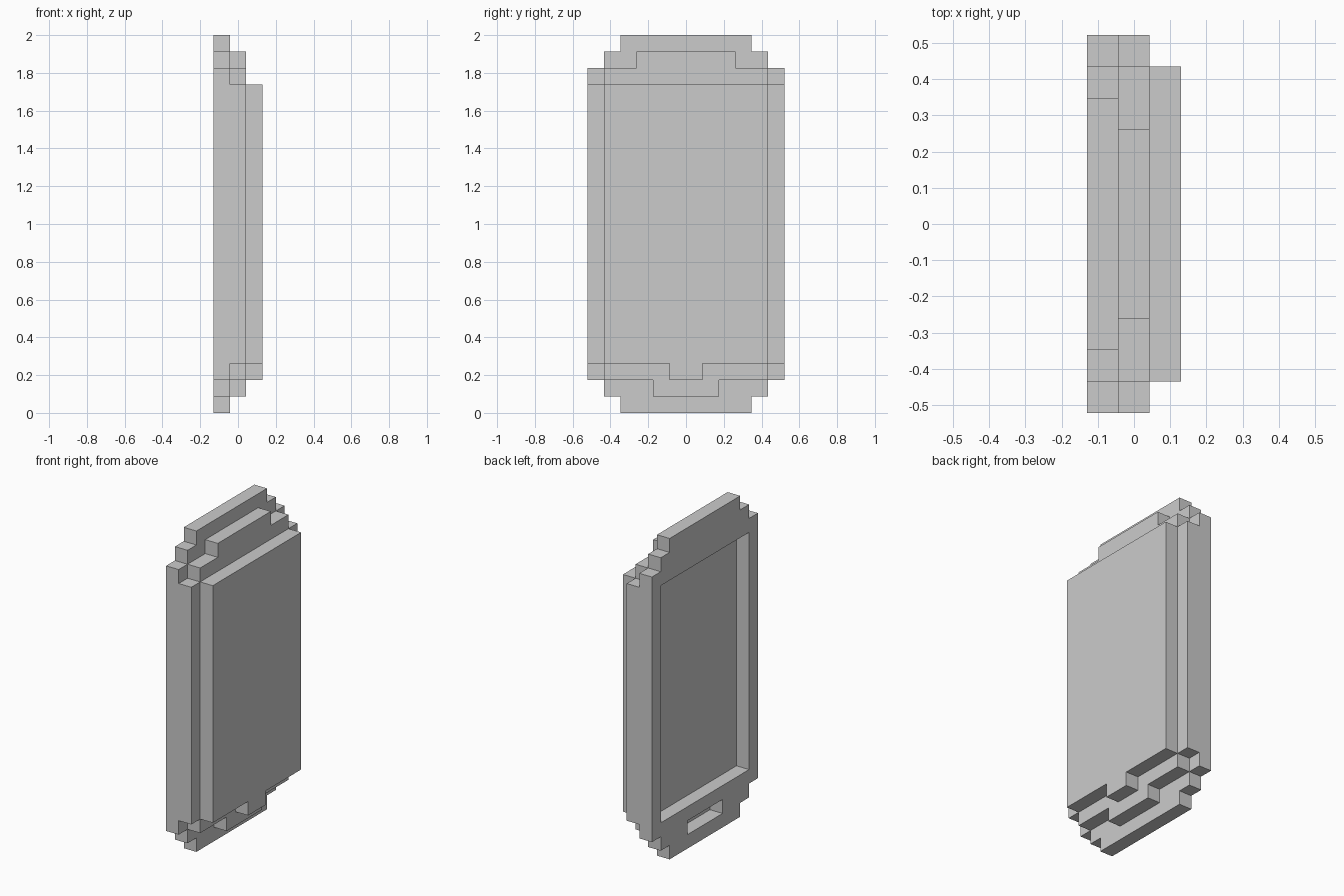
import bpy, bmesh

if "Cube" in bpy.data.objects:
    bpy.data.objects.remove(bpy.data.objects["Cube"])

U = 2 / 23  # one block


def outline(rows):
    """Stepped symmetric outline from (half_width, z_low, z_high) rows, bottom to top."""
    right = []
    for w, lo, hi in rows:
        right += [(w, lo), (w, hi)]
    return right + [(-w, z) for w, z in reversed(right)]


def plate(name, layer, loops):
    """Fill the outlines (first outer, rest holes) and extrude one block along x."""
    x0 = (layer - 1.5) * U
    bm = bmesh.new()
    edges = []
    for pts in loops:
        vs = [bm.verts.new((x0, y * U, z * U)) for y, z in pts]
        edges += [bm.edges.new((vs[i - 1], vs[i])) for i in range(len(vs))]
    bmesh.ops.triangle_fill(bm, edges=edges, use_beauty=True, normal=(1, 0, 0))
    bmesh.ops.dissolve_limit(bm, angle_limit=0.01, verts=bm.verts[:], edges=bm.edges[:])
    ext = bmesh.ops.extrude_face_region(bm, geom=bm.faces[:], use_keep_orig=True)
    moved = [g for g in ext["geom"] if isinstance(g, bmesh.types.BMVert)]
    bmesh.ops.translate(bm, verts=moved, vec=(U, 0, 0))
    bmesh.ops.recalc_face_normals(bm, faces=bm.faces[:])
    mesh = bpy.data.meshes.new(name)
    bm.to_mesh(mesh)
    bm.free()
    obj = bpy.data.objects.new(name, mesh)
    bpy.context.collection.objects.link(obj)
    return obj


# Open face frame with large recess and lower slot
plate("face_frame", 0, [
    outline([(4, 0, 1), (5, 1, 2), (6, 2, 21), (5, 21, 22), (4, 22, 23)]),
    outline([(5, 3, 20)]),
    outline([(2, 1, 2)]),
])

# Middle body closing the recess and slot
plate("middle_body", 1, [
    outline([(2, 1, 2), (5, 2, 3), (6, 3, 20), (5, 20, 21), (3, 21, 22)]),
])

# Raised rear panel with small bottom tab
plate("rear_panel", 2, [outline([(1, 2, 3), (5, 3, 20)])])
